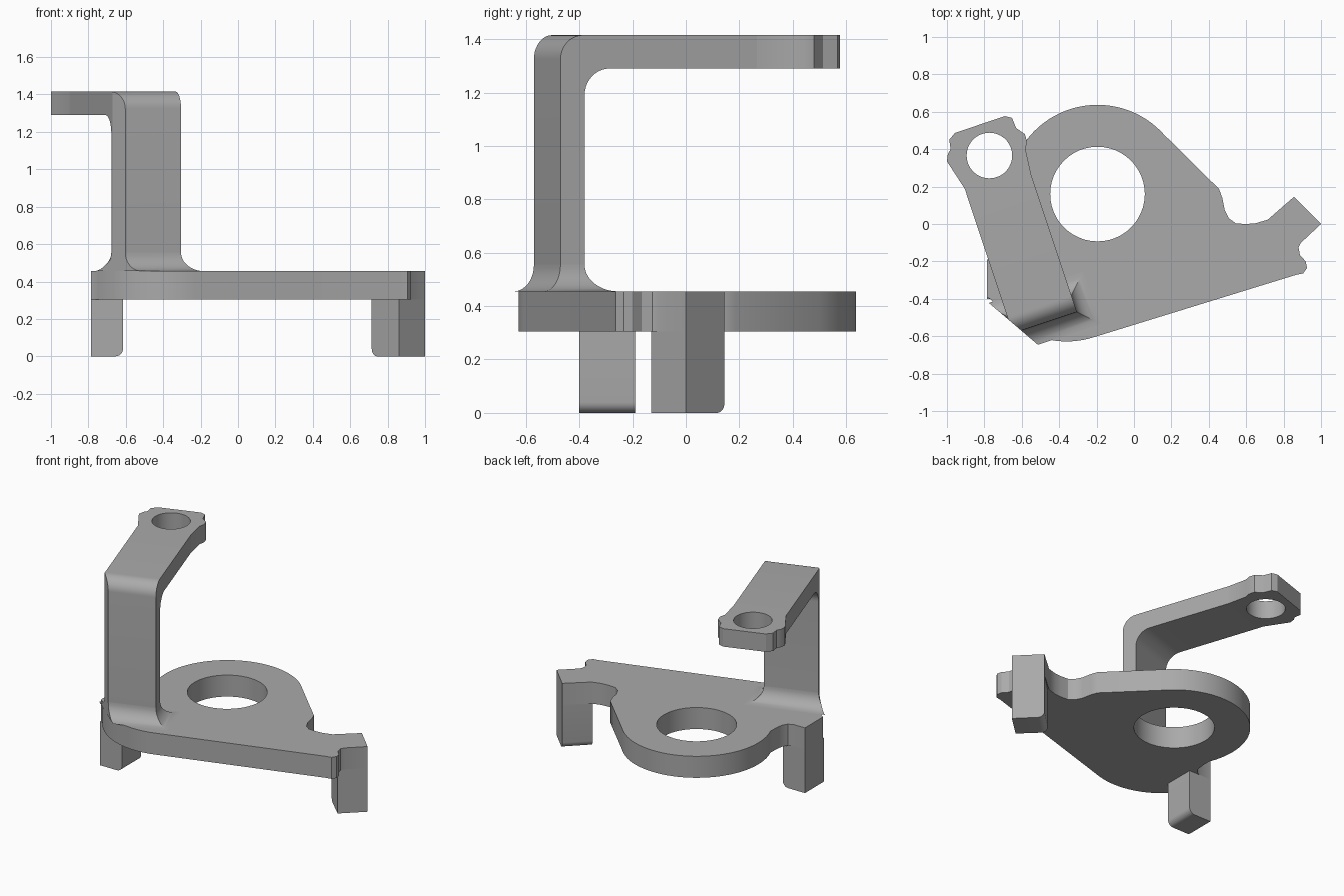
import bpy, bmesh, math
from mathutils import Vector, Matrix

if "Cube" in bpy.data.objects:
    bpy.data.objects.remove(bpy.data.objects["Cube"])

grey = bpy.data.materials.new("machined_grey")
grey.use_nodes = True
grey.diffuse_color = (0.4, 0.4, 0.4, 1)
grey.node_tree.nodes["Principled BSDF"].inputs["Base Color"].default_value = (0.4, 0.4, 0.4, 1)

PLATE_BOTTOM, PLATE_TOP = 0.305, 0.455
ARM_BOTTOM, ARM_TOP = 1.29, 1.415
# bracket frame: local x runs across the strip, local y along it
LEFT, RIGHT, FRONT, BACK, ARM_END = -0.799, -0.438, -0.35, -0.255, 0.427
TURN = Matrix.Rotation(math.atan2(1, 3), 4, "Z")


def arc(cx, cy, r, a0, a1, n):
    angles = [math.radians(a0 + (a1 - a0) * i / n) for i in range(n + 1)]
    return [(cx + r * math.cos(a), cy + r * math.sin(a)) for a in angles]


def finish(name, bm):
    bmesh.ops.recalc_face_normals(bm, faces=bm.faces)
    mesh = bpy.data.meshes.new(name)
    bm.to_mesh(mesh)
    bm.free()
    mesh.materials.append(grey)
    ob = bpy.data.objects.new(name, mesh)
    bpy.context.collection.objects.link(ob)
    bpy.ops.object.select_all(action="DESELECT")
    ob.select_set(True)
    bpy.context.view_layer.objects.active = ob
    bpy.ops.object.shade_smooth_by_angle(angle=math.radians(30))
    return ob


def slab(name, loops, z0, z1):
    """Extrude an outline with holes between two heights."""
    bm = bmesh.new()
    for loop in loops:
        vs = [bm.verts.new((x, y, z0)) for x, y in loop]
        for a, b in zip(vs, vs[1:] + vs[:1]):
            bm.edges.new((a, b))
    bmesh.ops.triangle_fill(bm, use_beauty=True, edges=bm.edges[:], normal=(0, 0, 1))
    new = bmesh.ops.extrude_face_region(bm, geom=bm.faces[:])["geom"]
    bmesh.ops.translate(bm, vec=(0, 0, z1 - z0),
                        verts=[v for v in new if isinstance(v, bmesh.types.BMVert)])
    return finish(name, bm)


def leg(name, corners):
    """Square leg with its first side rounded at the foot."""
    bm = bmesh.new()
    low = [bm.verts.new((x, y, 0)) for x, y in corners]
    base = bm.faces.new(low)
    new = bmesh.ops.extrude_face_region(bm, geom=[base])["geom"]
    bmesh.ops.translate(bm, vec=(0, 0, PLATE_BOTTOM),
                        verts=[v for v in new if isinstance(v, bmesh.types.BMVert)])
    foot = [e for e in bm.edges if set(e.verts) == set(low[:2])]
    bmesh.ops.bevel(bm, geom=foot, offset=0.04, segments=6, profile=0.5, affect="EDGES")
    finish(name, bm)


def loft(rings):
    bm = bmesh.new()
    rows = [[bm.verts.new(p) for p in ring] for ring in rings]
    for a, b in zip(rows, rows[1:]):
        for i in range(len(a)):
            j = (i + 1) % len(a)
            bm.faces.new((a[i], a[j], b[j], b[i]))
    bm.faces.new(rows[0])
    bm.faces.new(rows[-1])
    return bm


def trim_corner(bm):
    """Turn into place and slice off the corner overhanging the plate."""
    bmesh.ops.transform(bm, matrix=TURN, verts=bm.verts)
    cut = bmesh.ops.bisect_plane(bm, geom=bm.verts[:] + bm.edges[:] + bm.faces[:],
                                 plane_co=(-0.605, -0.568, 0), plane_no=(-0.649, -0.761, 0),
                                 clear_outer=True)["geom_cut"]
    bmesh.ops.edgenet_fill(bm, edges=[e for e in cut if isinstance(e, bmesh.types.BMEdge)])


# base plate: big ring, notch, hooked corner tab, pointed lug, rounded front
plate = arc(-0.195, 0.16, 0.477, 42, 203, 48)
plate += [(-0.637, -0.09), (-0.643, -0.14), (-0.665, -0.175), (-0.70, -0.19), (-0.785, -0.19)]
plate += [(-0.785, -0.39)] + arc(-0.36, -0.153, 0.475, 212, 287, 24)
plate += [(0.866, -0.272), (0.905, -0.264), (0.925, -0.235), (0.918, -0.2), (0.887, -0.165),
          (0.88, -0.125), (0.893, -0.1), (1, 0), (0.855, 0.145), (0.715, 0.023), (0.65, 0.004),
          (0.6, 0), (0.545, 0.003), (0.508, 0.03), (0.485, 0.075), (0.472, 0.14), (0.455, 0.187)]
slab("base_plate", [plate, arc(-0.195, 0.16, 0.253, 0, 352.5, 47)], PLATE_BOTTOM, PLATE_TOP)

# legs
leg("left_side_leg", [(0.855, 0.145), (0.715, 0.01), (0.86, -0.13), (1, 0)])
leg("right_side_leg", [(-0.615, -0.4), (-0.615, -0.19), (-0.785, -0.19), (-0.785, -0.4)])

# bent strip: post, rounded elbow and arm
r = 0.1
foot_z = PLATE_TOP + r
side = [(FRONT, foot_z)]
side += arc(FRONT + 0.09, ARM_TOP - 0.09, 0.09, 180, 90, 10)
side += [(ARM_END, ARM_TOP), (ARM_END, ARM_BOTTOM)]
side += arc(BACK + r, ARM_BOTTOM - r, r, 90, 180, 10)
side += [(BACK, foot_z)]
strip = loft([[(x, y, z) for y, z in side] for x in (LEFT, RIGHT)])
trim_corner(strip)
finish("bent_arm", strip)

# flared fillet where the post meets the plate
rings = []
for i in range(11):
    t = math.radians(9 * i)
    d, z = r * (1 - math.sin(t)), PLATE_TOP + r * (1 - math.cos(t))
    rings.append([(LEFT - d, FRONT - d, z), (RIGHT + d, FRONT - d, z),
                  (RIGHT + d, BACK + d, z), (LEFT - d, BACK + d, z)])
fillet = loft(rings)
trim_corner(fillet)
finish("post_fillet", fillet)

# arm head with its eye
ends = [(TURN @ Vector((x, ARM_END, 0))).to_2d()[:] for x in (RIGHT, LEFT)]
head = ends + [(-0.904, 0.187), (-1, 0.335), (-0.995, 0.375), (-0.98, 0.4), (-0.988, 0.45),
               (-0.957, 0.487), (-0.69, 0.577), (-0.652, 0.567), (-0.63, 0.513),
               (-0.583, 0.48), (-0.572, 0.44), (-0.58, 0.40)]
slab("arm_head", [head, arc(-0.773, 0.366, 0.122, 0, 350, 35)], ARM_BOTTOM, ARM_TOP)
